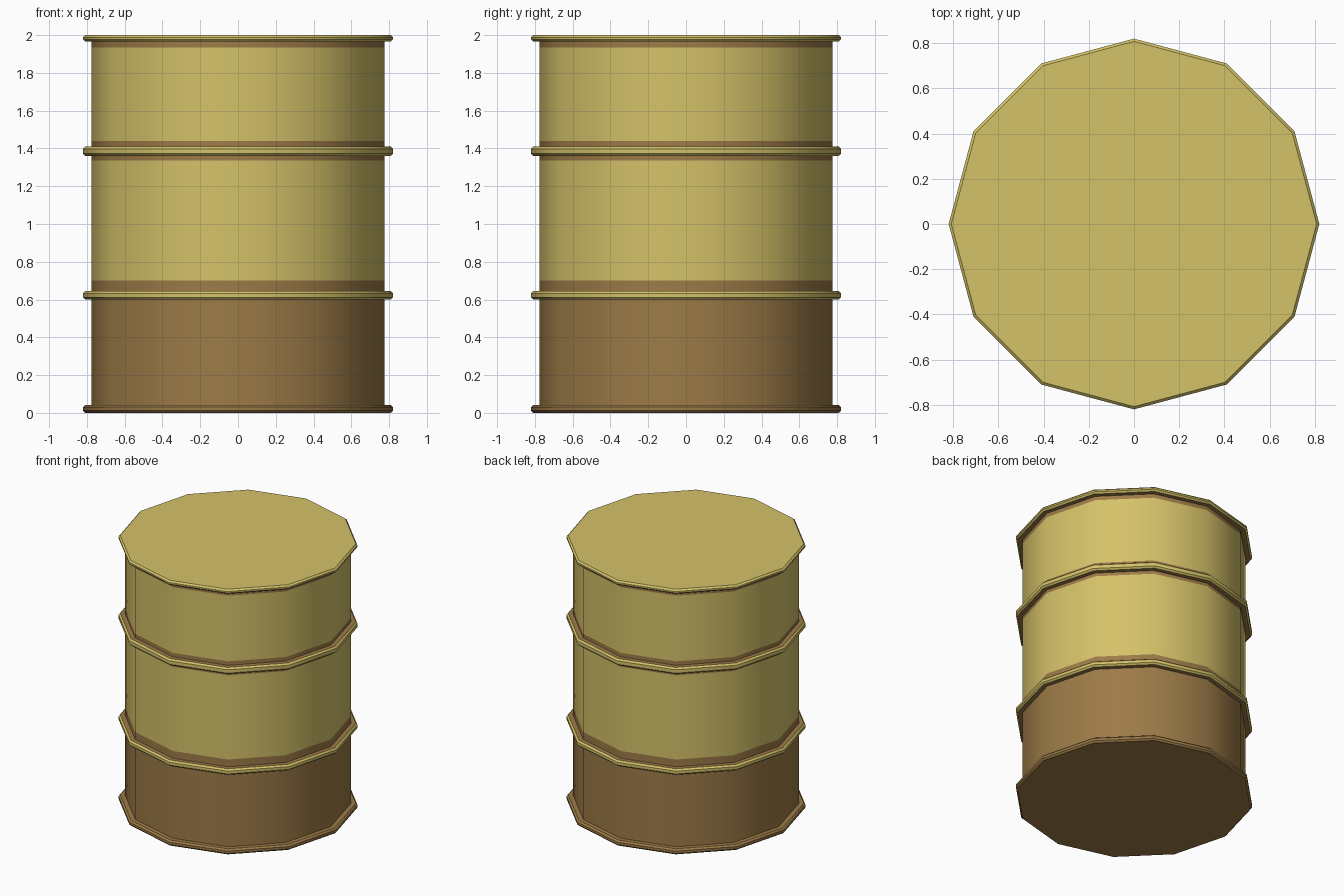
import bpy, bmesh, math

if "Cube" in bpy.data.objects:
    bpy.data.objects.remove(bpy.data.objects["Cube"])

SIDES = 12
BODY, EDGE, RIM = 0.775, 0.808, 0.82


def material(name, rgb):
    m = bpy.data.materials.new(name)
    m.diffuse_color = (*rgb, 1)
    m.use_nodes = True
    m.node_tree.nodes["Principled BSDF"].inputs["Base Color"].default_value = m.diffuse_color
    return m


MATS = [material("yellow_paint", (0.66, 0.54, 0.14)),
        material("brown_rust", (0.335, 0.197, 0.064))]
Y, B = 0, 1


def lathe(name, profile, colours, cap_bottom=None, cap_top=None):
    """Turn an upward (radius, z) profile; one colour per profile segment."""
    bm = bmesh.new()
    rings = [[bm.verts.new((r * math.cos(2 * math.pi * i / SIDES),
                            r * math.sin(2 * math.pi * i / SIDES), z))
              for i in range(SIDES)] for r, z in profile]
    for lo, hi, c in zip(rings, rings[1:], colours):
        for i in range(SIDES):
            j = (i + 1) % SIDES
            f = bm.faces.new((lo[i], lo[j], hi[j], hi[i]))
            f.material_index = c
    if cap_bottom is not None:
        bm.faces.new(rings[0][::-1]).material_index = cap_bottom
    if cap_top is not None:
        bm.faces.new(rings[-1]).material_index = cap_top
    me = bpy.data.meshes.new(name)
    bm.to_mesh(me)
    bm.free()
    for m in MATS:
        me.materials.append(m)
    ob = bpy.data.objects.new(name, me)
    bpy.context.collection.objects.link(ob)
    bpy.ops.object.select_all(action='DESELECT')
    ob.select_set(True)
    bpy.context.view_layer.objects.active = ob
    bpy.ops.object.shade_smooth_by_angle(angle=math.radians(35))
    return ob


def hoop(z0, z1):
    """Chamfered hoop section, starting and ending on the body wall."""
    return [(BODY, z0), (EDGE, z0), (RIM, z0 + 0.012),
            (RIM, z1 - 0.012), (EDGE, z1), (BODY, z1)]


# Body walls between the hoops, with rust bands beside each hoop
def wall(name, heights, colours):
    lathe(name, [(BODY, z) for z in heights], colours)


wall("lower_wall", [0.04, 0.60], [B])
wall("middle_wall", [0.645, 0.70, 1.335, 1.36], [B, Y, B])
wall("upper_wall", [1.41, 1.44, 1.935, 1.965], [B, Y, B])

# Middle hoops
lathe("lower_hoop", hoop(0.60, 0.645), [B, Y, Y, Y, B])
lathe("upper_hoop", hoop(1.36, 1.41), [B, Y, Y, Y, B])

# Base and lid, closed by flat discs
lathe("base", hoop(0.0, 0.042)[1:], [B, B, B, B], cap_bottom=B)
lathe("lid", hoop(1.965, 2.0)[:-1], [B, Y, Y, Y], cap_top=Y)
